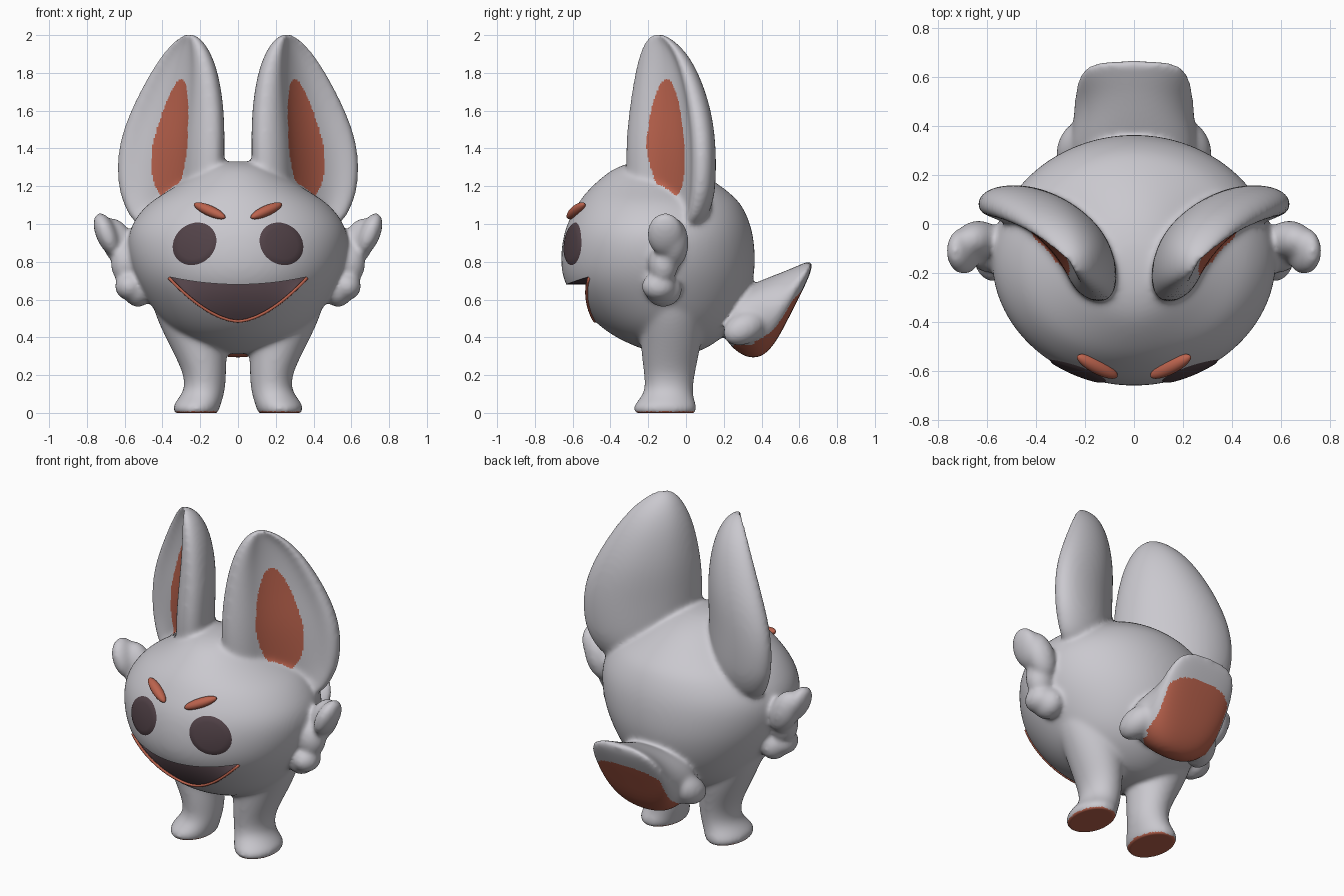
import bpy, bmesh, math
from math import sin, cos, pi
from mathutils import Vector, Matrix
from mathutils.bvhtree import BVHTree

if "Cube" in bpy.data.objects:
    bpy.data.objects.remove(bpy.data.objects["Cube"])


def material(name, rgb):
    m = bpy.data.materials.new(name)
    m.diffuse_color = (*rgb, 1)
    m.use_nodes = True
    m.node_tree.nodes["Principled BSDF"].inputs["Base Color"].default_value = m.diffuse_color
    return m


MATS = [material("grey_fur", (0.59, 0.58, 0.62)),
        material("terracotta", (0.50, 0.125, 0.075)),
        material("dark_plum", (0.085, 0.055, 0.065))]
GREY, RED, DARK = 0, 1, 2


def finish(bm, name, index=0):
    bmesh.ops.recalc_face_normals(bm, faces=bm.faces)
    me = bpy.data.meshes.new(name)
    for f in bm.faces:
        f.material_index = index
        f.smooth = True
    bm.to_mesh(me)
    bm.free()
    for m in MATS:
        me.materials.append(m)
    ob = bpy.data.objects.new(name, me)
    bpy.context.collection.objects.link(ob)
    return ob


def loft(bm, rings):
    """Closed skin through equal-length rings of points."""
    rows = [[bm.verts.new(p) for p in r] for r in rings]
    n = len(rows[0])
    for a, b in zip(rows, rows[1:]):
        for i in range(n):
            j = (i + 1) % n
            bm.faces.new((a[i], a[j], b[j], b[i]))
    bm.faces.new(rows[0])
    bm.faces.new(rows[-1])


def ellipse(x, y, z, rx, ry, n=24):
    return [(x + rx * cos(2 * pi * i / n), y + ry * sin(2 * pi * i / n), z) for i in range(n)]


def blob(bm, centre, radii, rot=Matrix()):
    bmesh.ops.create_uvsphere(bm, u_segments=24, v_segments=16, radius=1,
                              matrix=Matrix.Translation(centre) @ rot @ Matrix.Diagonal((*radii, 1)))


def evaluated(ob):
    dg = bpy.context.evaluated_depsgraph_get()
    return bpy.data.meshes.new_from_object(ob.evaluated_get(dg))


bm = bmesh.new()

# Round torso and head: height, half width, front y, back y
loft(bm, [ellipse(0, (f + b) / 2, z, w, (b - f) / 2, 32) for z, w, f, b in (
    (.31, .08, -.13, .02), (.335, .18, -.23, .10), (.40, .31, -.38, .20), (.48, .40, -.485, .27),
    (.58, .47, -.58, .325), (.68, .53, -.645, .355), (.78, .57, -.668, .37), (.90, .59, -.66, .365),
    (1.0, .57, -.635, .345), (1.1, .49, -.58, .30), (1.15, .415, -.545, .25), (1.2, .33, -.50, .19),
    (1.27, .225, -.42, .08), (1.31, .16, -.35, -.02), (1.333, .09, -.25, -.12))])

# Cupped ears: cross-section (along, back), then height, inner xy, outer xy, thickness
CUP = ((-.91, .058), (-.93, -.03), (-.70, -.068), (-.45, -.052), (-.27, -.008), (.05, .028), (.38, .04),
       (.67, .022), (.85, -.024), (1.02, -.006), (1.05, .065), (.81, .157), (.345, .23), (-.27, .222), (-.66, .153))
EAR = ((.95, .20, -.25, .53, .02, .75), (1.1, .12, -.28, .61, .06, .95),
       (1.2, .075, -.31, .64, .075, 1), (1.4, .068, -.32, .645, .08, 1),
       (1.6, .075, -.30, .575, .06, .95), (1.8, .11, -.27, .47, .01, .75),
       (1.92, .16, -.24, .39, -.045, .53), (1.985, .205, -.205, .325, -.105, .3),
       (2.008, .25, -.175, .285, -.145, .12))
for s in (1, -1):
    rings = []
    for z, ax, ay, bx, by, k in EAR:
        a, b = Vector((ax, ay)), Vector((bx, by))
        mid, half = (a + b) / 2, (b - a) / 2
        back = Vector((-half.y, half.x)).normalized()
        pts = [mid + half * u + back * v * k for u, v in CUP]
        rings.append([(s * p.x, p.y, z) for p in pts])
    loft(bm, rings)

    # Legs with flared feet: height, centre x, centre y, radii
    loft(bm, [ellipse(s * x, y, z, rx, ry) for z, x, y, rx, ry in (
        (-.012, .22, -.11, .10, .145), (.0, .222, -.11, .118, .163), (.03, .223, -.112, .128, .174),
        (.065, .205, -.105, .122, .15), (.12, .175, -.09, .108, .125), (.2, .175, -.088, .113, .135),
        (.28, .192, -.085, .132, .148), (.36, .21, -.08, .155, .16), (.5, .225, -.08, .21, .18),
        (.65, .24, -.1, .24, .2))])

    # Wing-like side flaps curling forward, with a small lower lobe
    tilt = Matrix.Rotation(s * .40, 4, 'Y')
    blob(bm, (s * .635, -.065, .90), (.085, .08, .14), tilt)
    blob(bm, (s * .695, -.11, .945), (.058, .098, .122), tilt)
    blob(bm, (s * .59, -.12, .79), (.085, .08, .11))
    blob(bm, (s * .575, -.145, .67), (.078, .092, .075))
    blob(bm, (s * .53, -.12, .65), (.08, .1, .09))
    # Fluffy tail base lobes
    blob(bm, (s * .23, .31, .45), (.085, .125, .085), Matrix.Rotation(.5, 4, 'X') @ Matrix.Rotation(s * .3, 4, 'Z'))

# Broad tail: top y, z, bottom y, z, half width
rings = []
for ty, tz, by, bz, w in ((.22, .62, .18, .42, .23), (.34, .68, .26, .32, .27), (.45, .725, .365, .27, .25),
                          (.53, .755, .46, .335, .245), (.59, .78, .55, .515, .24),
                          (.64, .80, .62, .65, .215), (.672, .812, .666, .755, .155)):
    ring = []
    for i in range(24):
        c, h = cos(2 * pi * i / 24), sin(2 * pi * i / 24)
        q = (h + 1) / 2
        ring.append((w * math.copysign(abs(c) ** .85, c), by + (ty - by) * q, bz + (tz - bz) * q))
    rings.append(ring)
loft(bm, rings)

# Fuse everything into one soft skin
sculpt = finish(bm, "body_source")
sub = sculpt.modifiers.new("round", 'SUBSURF')
sub.levels = sub.render_levels = 2
rm = sculpt.modifiers.new("fuse", 'REMESH')
rm.mode, rm.voxel_size = 'VOXEL', .0115
sm = sculpt.modifiers.new("soften", 'SMOOTH')
sm.factor, sm.iterations = .5, 20
skin = evaluated(sculpt)
bpy.data.objects.remove(sculpt)
skin.materials.clear()
for m in MATS:
    skin.materials.append(m)
for v in skin.vertices:
    v.co.z = max(v.co.z, 0)
skin.update()

# Terracotta ear linings, soles and tail underside
for p in skin.polygons:
    x, y, z = p.center
    n, ax = p.normal, abs(x)
    red = z < .03 and n.z < -.55
    if 1.1 < z < 1.8:
        u = (ax - .36) * .817 + (y + .12) * .577 - .035 + .13 * (z - 1.2)
        width = .135 - .05 * max(0, (z - 1.4) / .36)
        ahead = (ax - .36) * .577 - (y + .12) * .817
        facing = n.x * math.copysign(.577, x) - n.y * .817
        red = facing > .1 and n.z < .6 and ahead < .07
        red = red and abs(u / width) ** 2.3 + abs((z - 1.455) / .31) ** 2.3 < 1
    if y > .25 and ax < .215 and z < max(.36, .37 + (y - .36) * 1.1):
        red = True
    p.material_index = RED if red else GREY
    p.use_smooth = True
body = bpy.data.objects.new("body", skin)
bpy.context.collection.objects.link(body)
tree = BVHTree.FromPolygons([v.co for v in skin.vertices], [p.vertices[:] for p in skin.polygons])


def on_face(x, z, lift):
    hit, n, _, _ = tree.ray_cast(Vector((x, -2, z)), Vector((0, 1, 0)))
    return hit + n * lift


# Eyes: thin discs wrapped on the face; brows: slanted pods
for s, side in ((1, "left"), (-1, "right")):
    bm = bmesh.new()
    prev = None
    mid = bm.verts.new(on_face(s * .23, .895, .006))
    for k in range(1, 7):
        row = []
        for i in range(40):
            t = 2 * pi * i / 40
            a, b = cos(t) * .13 * k / 6, sin(t) * .112 * k / 6
            x, z = .23 + a * .77 + b * .64, .895 - a * .64 + b * .77
            row.append(bm.verts.new(on_face(s * x, z, .006 if k < 6 else -.003)))
        for i in range(40):
            j = (i + 1) % 40
            bm.faces.new((prev[i], prev[j], row[j], row[i]) if prev else (mid, row[j], row[i]))
        prev = row
    eye = finish(bm, side + "_eye", DARK)
    if sum(p.normal.y for p in eye.data.polygons) > 0:
        eye.data.flip_normals()

    bm = bmesh.new()
    along = Vector((s * .155, .08, .07))
    blob(bm, on_face(s * .148, 1.066, .008), (.031, .028, .099), along.to_track_quat('Z', 'Y').to_matrix().to_4x4())
    finish(bm, side + "_brow", RED)

# Mouth: hollow under the upper lip whose lining follows the face down to the lower lip
columns, lip = [], []
for i in range(33):
    t = .985 * (i / 16 - 1)
    x, hi, lo = .372 * t, .68 + .042 * t * t, .485 + .237 * abs(t) ** 1.7
    ring = [(x, -1, lo), (x, -1, hi)]
    for k in range(8):
        q = 1 - k / 7
        z = lo + (hi - lo) * q
        ring.append((x, on_face(x, z, 0).y + .016 + .085 * q * (1 - .4 * t * t), z))
    columns.append(ring)
    lip.append(on_face(x, lo, 0))
bm = bmesh.new()
loft(bm, columns)
cutter = finish(bm, "mouth_cutter", DARK)
cutter.hide_render = True
cut = body.modifiers.new("mouth", 'BOOLEAN')
cut.operation, cut.solver, cut.object = 'DIFFERENCE', 'EXACT', cutter
carved = evaluated(body)
body.modifiers.clear()
body.data = carved
bpy.data.objects.remove(cutter)
carved.set_sharp_from_angle(angle=math.radians(50))

# Thin lower lip line
bm = bmesh.new()
rings = []
for i, p in enumerate(lip):
    d = (lip[min(i + 1, 32)] - lip[max(i - 1, 0)]).normalized()
    e = d.cross(Vector((0, 1, 0))).normalized()
    g = d.cross(e)
    rings.append([p + (e * cos(t) + g * sin(t)) * .008 for t in (2 * pi * k / 8 for k in range(8))])
loft(bm, rings)
finish(bm, "lip", RED)
